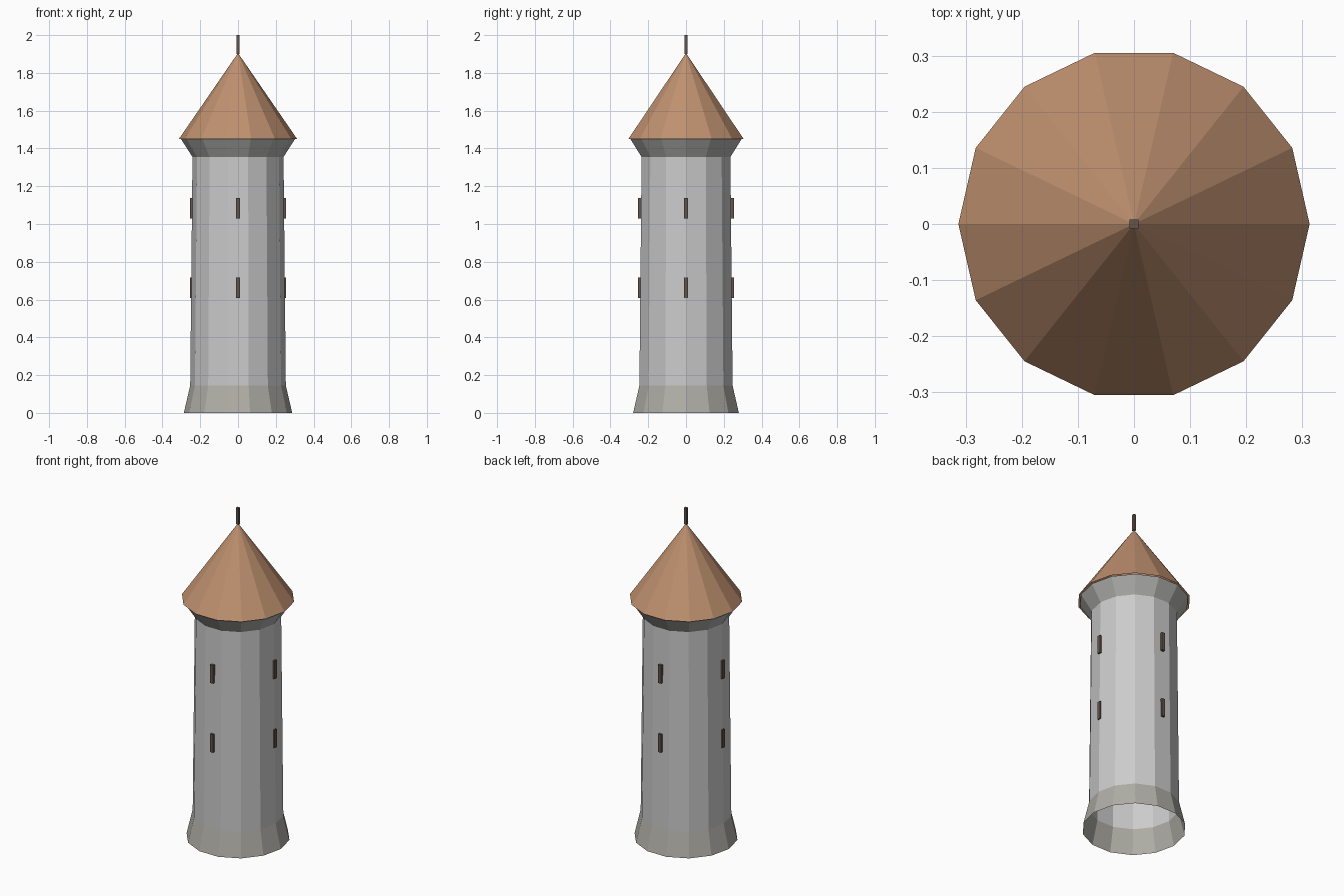
import bpy, bmesh, math

if "Cube" in bpy.data.objects:
    bpy.data.objects.remove(bpy.data.objects["Cube"])

SIDES = 14


def material(name, rgb):
    m = bpy.data.materials.new(name)
    m.diffuse_color = (*rgb, 1)
    m.use_nodes = True
    m.node_tree.nodes["Principled BSDF"].inputs["Base Color"].default_value = m.diffuse_color
    return m


stone = material("stone", (0.53, 0.53, 0.51))
foot_stone = material("foot_stone", (0.43, 0.42, 0.38))
corbel_stone = material("corbel_stone", (0.44, 0.44, 0.43))
tile = material("roof_tile", (0.52, 0.28, 0.16))
dark = material("dark_wood", (0.13, 0.09, 0.07))


def finish(name, bm, mat):
    me = bpy.data.meshes.new(name)
    bm.to_mesh(me)
    bm.free()
    me.materials.append(mat)
    ob = bpy.data.objects.new(name, me)
    bpy.context.collection.objects.link(ob)
    return ob


def ring_section(name, r0, z0, r1, z1, mat):
    """Open flat-sided band between two rings; r1 = 0 makes a cone."""
    bm = bmesh.new()

    def ring(r, z):
        if r == 0:
            return [bm.verts.new((0, 0, z))] * SIDES
        angles = [2 * math.pi * i / SIDES for i in range(SIDES)]
        return [bm.verts.new((r * math.cos(a), r * math.sin(a), z)) for a in angles]

    low, high = ring(r0, z0), ring(r1, z1)
    for i in range(SIDES):
        j = (i + 1) % SIDES
        bm.faces.new([low[i], low[j], high[j]] + ([high[i]] if r1 else []))
    return finish(name, bm, mat)


def box(name, centre, size, mat):
    bm = bmesh.new()
    bmesh.ops.create_cube(bm, size=1)
    bmesh.ops.scale(bm, vec=size, verts=bm.verts)
    ob = finish(name, bm, mat)
    ob.location = centre
    return ob


# Tower body, open underneath
ring_section("flared_foot", 0.287, 0, 0.253, 0.145, foot_stone)
ring_section("tower_wall", 0.253, 0.145, 0.241, 1.355, stone)
ring_section("corbel", 0.241, 1.355, 0.302, 1.45, corbel_stone)

# Roof and its spike
ring_section("roof", 0.313, 1.45, 0, 1.905, tile)
box("roof_spike", (0, 0, 1.95), (0.016, 0.016, 0.10), dark)

# Window slits on four sides, two levels
for level, z in (("lower", 0.663), ("upper", 1.083)):
    for k, side in enumerate(("right", "back", "left", "front")):
        a = k * math.pi / 2
        slit = box(f"{level}_{side}_slit",
                   (0.244 * math.cos(a), 0.244 * math.sin(a), z),
                   (0.02, 0.02, 0.11), dark)
        slit.rotation_euler.z = a
